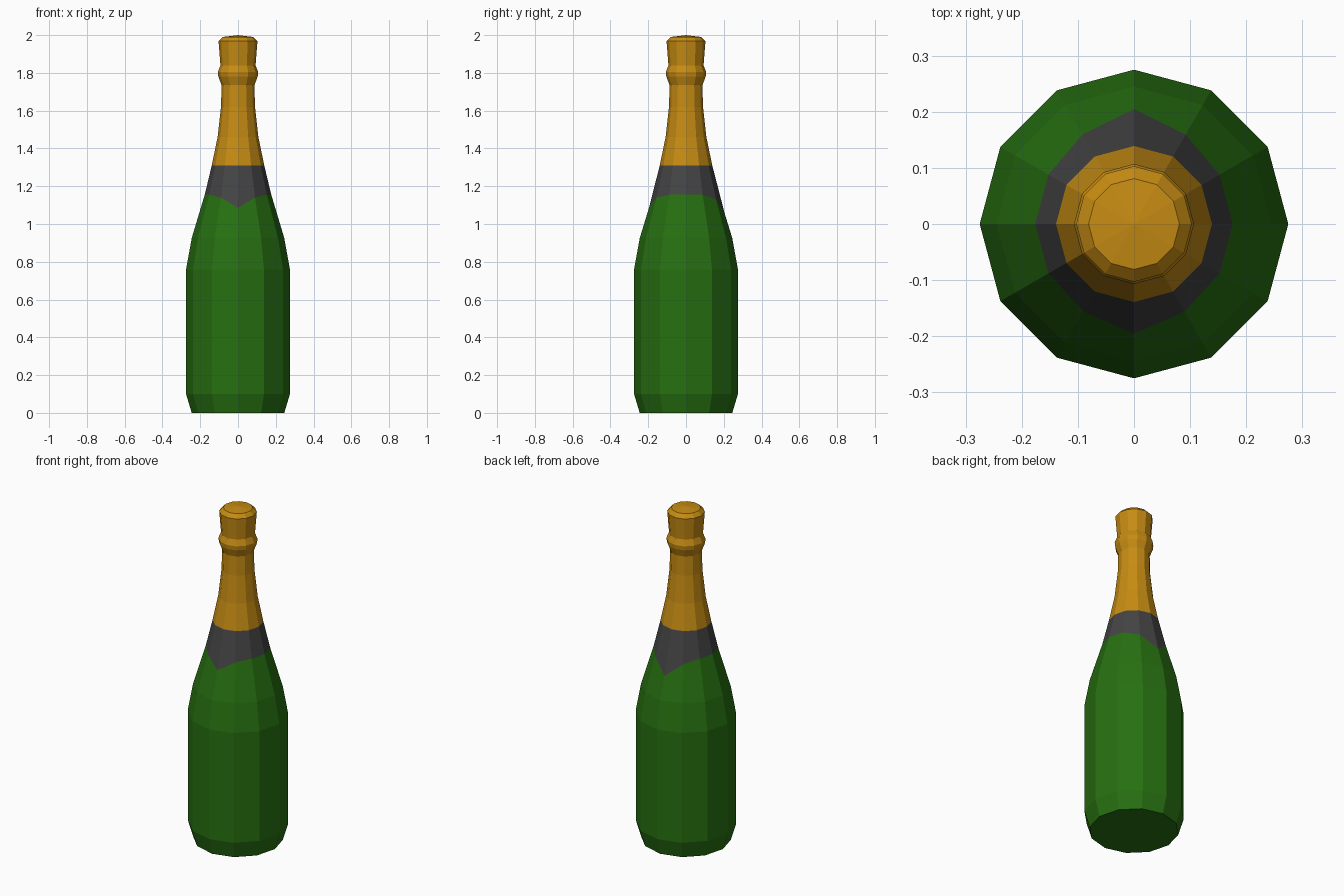
import bpy, bmesh, math

if "Cube" in bpy.data.objects:
    bpy.data.objects.remove(bpy.data.objects["Cube"])

SIDES = 12

# Label lower edge as (radius, z) per vertex: it dips to a point front and back
seam = [(0.176, 1.155)] * SIDES
seam[2] = seam[4] = (0.184, 1.13)    # back shoulders of the point
seam[3] = (0.205, 1.055)             # back point
seam[8] = seam[10] = (0.180, 1.14)   # front shoulders of the point
seam[9] = (0.196, 1.085)             # front point


def material(name, colour):
    m = bpy.data.materials.new(name)
    m.diffuse_color = (*colour, 1)
    m.use_nodes = True
    m.node_tree.nodes["Principled BSDF"].inputs["Base Color"].default_value = m.diffuse_color
    return m


def lathe(name, rings, mat, bottom=None, top=None):
    """Rings are one (radius, z) pair or a list of pairs, one per side."""
    bm = bmesh.new()
    loops = []
    for ring in rings:
        pts = ring if isinstance(ring, list) else [ring] * SIDES
        loops.append([bm.verts.new((r * math.cos(i * math.tau / SIDES),
                                    r * math.sin(i * math.tau / SIDES), z))
                      for i, (r, z) in enumerate(pts)])
    for a, b in zip(loops, loops[1:]):
        for i in range(SIDES):
            j = (i + 1) % SIDES
            bm.faces.new((a[i], a[j], b[j], b[i]))
    if bottom is not None:
        bm.faces.new(loops[0][::-1])
    if top is not None:
        tip = bm.verts.new((0, 0, top))
        for i in range(SIDES):
            bm.faces.new((loops[-1][i], loops[-1][(i + 1) % SIDES], tip))
    mesh = bpy.data.meshes.new(name)
    bm.to_mesh(mesh)
    bm.free()
    mesh.materials.append(mat)
    obj = bpy.data.objects.new(name, mesh)
    bpy.context.collection.objects.link(obj)
    return obj


green = material("green_glass", (0.020, 0.16, 0.0055))
grey = material("dark_label", (0.058, 0.058, 0.058))
gold = material("gold_foil", (0.565, 0.26, 0.0065))

# Glass body from base to shoulder
lathe("bottle_body", [(0.245, 0), (0.275, 0.10), (0.275, 0.76),
                      (0.245, 0.925), seam], green, bottom=True)

# Dark collar on the shoulder
lathe("neck_label", [seam, (0.139, 1.31)], grey)

# Foil neck, ring and domed cap
lathe("foil_neck", [(0.139, 1.31), (0.108, 1.46), (0.09, 1.62), (0.087, 1.735),
                    (0.104, 1.78), (0.107, 1.805), (0.093, 1.84),
                    (0.103, 1.968), (0.081, 1.99)],
      gold, top=2.0)
